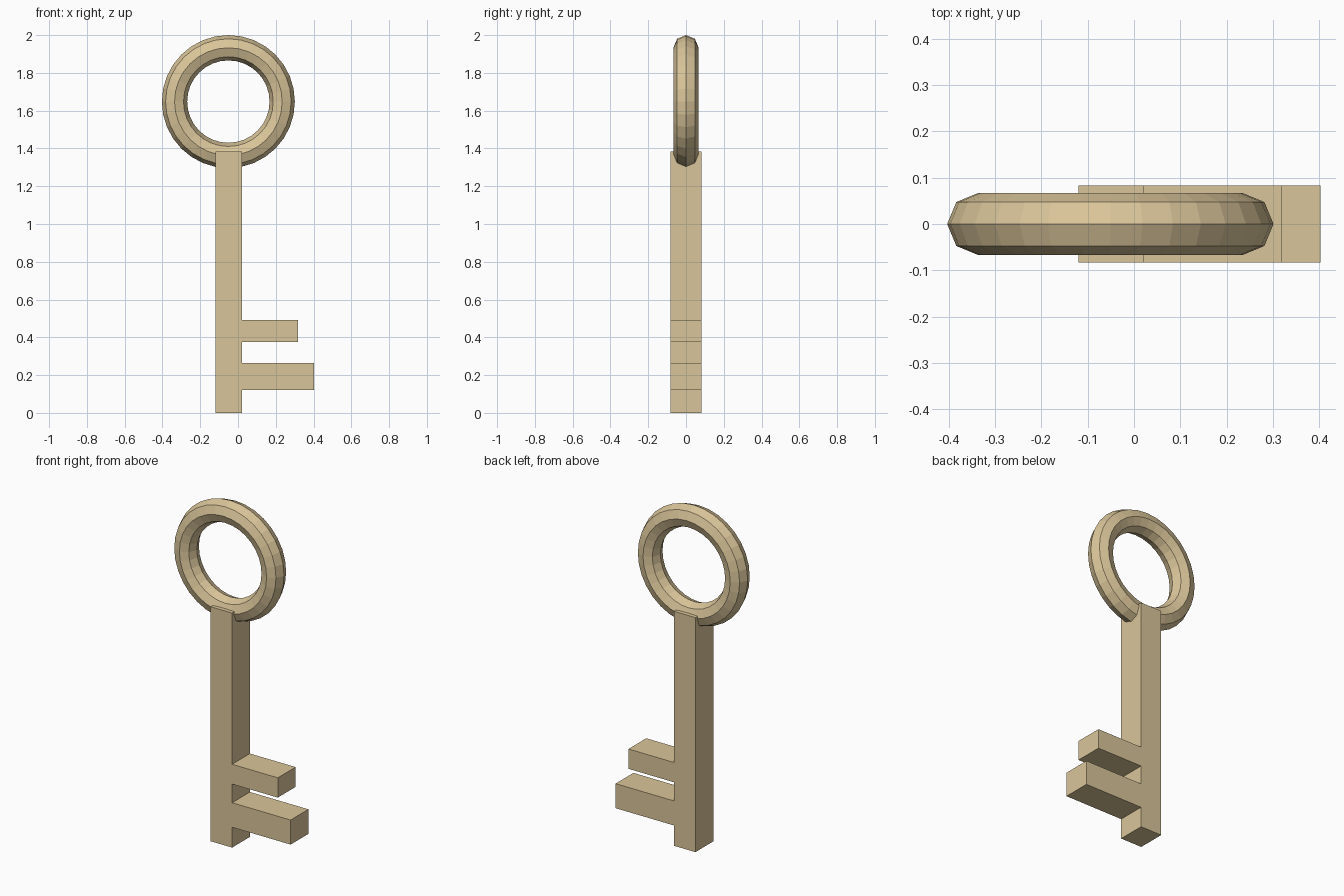
import bpy
import bmesh
from math import cos, sin, pi

if "Cube" in bpy.data.objects:
    bpy.data.objects.remove(bpy.data.objects["Cube"])

brass = bpy.data.materials.new("brass")
brass.diffuse_color = (0.70, 0.56, 0.32, 1)
brass.use_nodes = True
brass.node_tree.nodes["Principled BSDF"].inputs["Base Color"].default_value = brass.diffuse_color


def add_object(name, bm):
    bmesh.ops.recalc_face_normals(bm, faces=bm.faces)
    mesh = bpy.data.meshes.new(name)
    bm.to_mesh(mesh)
    bm.free()
    mesh.materials.append(brass)
    obj = bpy.data.objects.new(name, mesh)
    bpy.context.collection.objects.link(obj)
    return obj


# Shaft and two teeth: one profile in XZ, extruded through the thickness
left, right, top, half_depth = -0.12, 0.02, 1.385, 0.083
teeth = [(0.12, 0.265, 0.402), (0.375, 0.492, 0.318)]  # bottom, top, tip x
profile = [(left, 0), (right, 0)]
for low, high, tip in teeth:
    profile += [(right, low), (tip, low), (tip, high), (right, high)]
profile += [(right, top), (left, top)]

bm = bmesh.new()
face = bm.faces.new([bm.verts.new((x, -half_depth, z)) for x, z in profile])
extruded = bmesh.ops.extrude_face_region(bm, geom=[face])["geom"]
bmesh.ops.translate(bm, vec=(0, 2 * half_depth, 0),
                    verts=[g for g in extruded if isinstance(g, bmesh.types.BMVert)])
add_object("shaft_and_teeth", bm)

# Ring handle: flat-faced torus with an eight-sided section
major, minor, steps, sides = 0.285, 0.067, 32, 8
bm = bmesh.new()
rings = []
for i in range(steps):
    a = 2 * pi * i / steps
    loop = []
    for j in range(sides):
        b = 2 * pi * j / sides
        r = major + minor * cos(b)
        loop.append(bm.verts.new((-0.051 + r * cos(a), minor * sin(b), 1.648 + r * sin(a))))
    rings.append(loop)
for i in range(steps):
    p, q = rings[i], rings[(i + 1) % steps]
    for j in range(sides):
        k = (j + 1) % sides
        bm.faces.new((p[j], q[j], q[k], p[k]))
add_object("ring_handle", bm)
